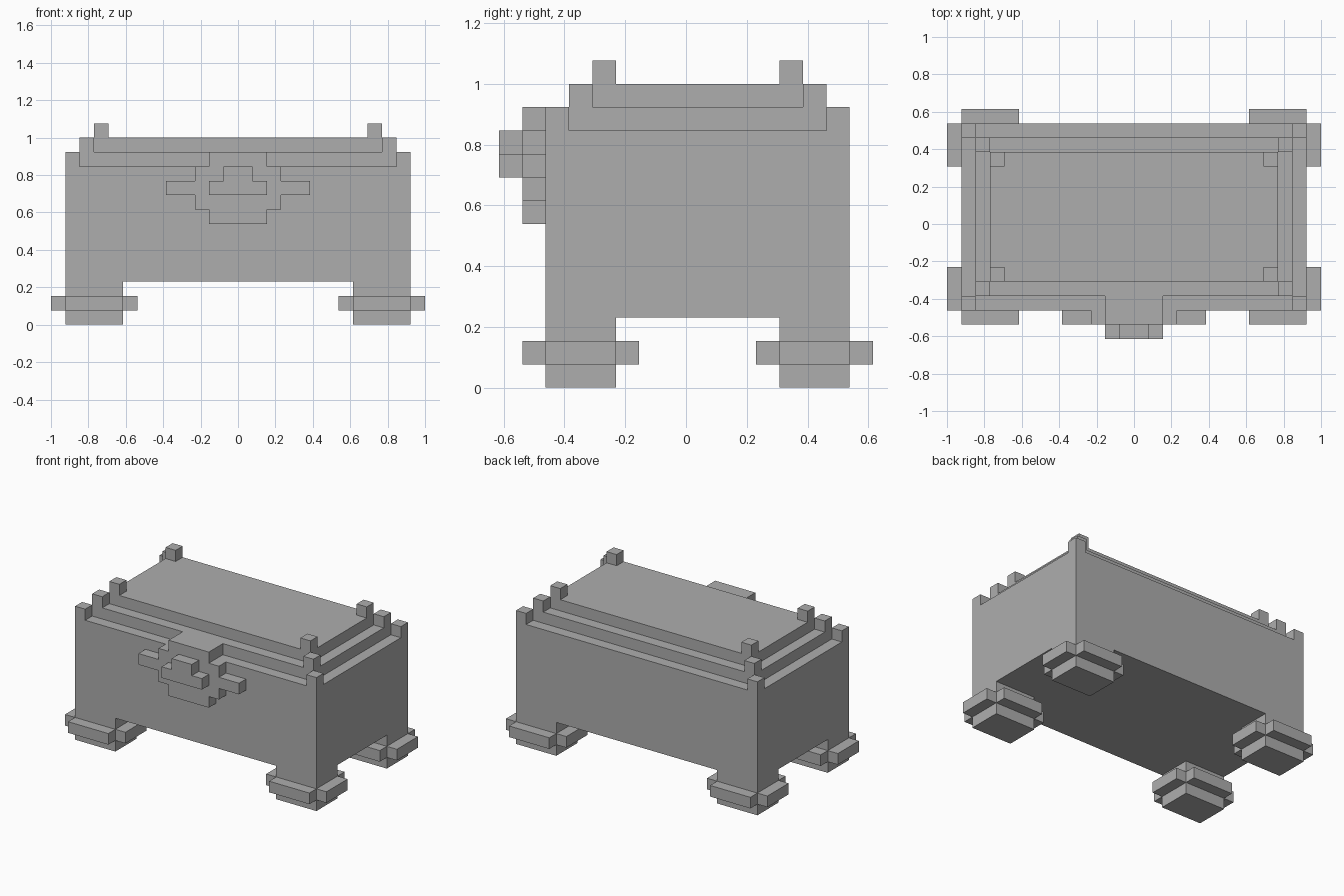
import bpy
import bmesh
from mathutils import Vector

U = 2 / 26  # size of one block

default = bpy.data.objects.get("Cube")
if default:
    bpy.data.objects.remove(default, do_unlink=True)

grey = bpy.data.materials.new("stone grey")
grey.use_nodes = True
colour = (0.42, 0.42, 0.42, 1)
grey.diffuse_color = colour
grey.node_tree.nodes["Principled BSDF"].inputs["Base Color"].default_value = colour


def blocks(name, boxes):
    """Make one object from boxes given as x, y and z ranges in blocks."""
    bm = bmesh.new()
    for ranges in boxes:
        low = Vector([r[0] for r in ranges]) * U
        high = Vector([r[1] for r in ranges]) * U
        size, centre = high - low, (low + high) / 2
        for v in bmesh.ops.create_cube(bm, size=1)["verts"]:
            v.co = centre + Vector(a * b for a, b in zip(v.co, size))
    mesh = bpy.data.meshes.new(name)
    bm.to_mesh(mesh)
    bm.free()
    mesh.materials.append(grey)
    obj = bpy.data.objects.new(name, mesh)
    bpy.context.collection.objects.link(obj)
    return obj


def tier(name, half_x, y, z):
    """A stepped slab with a one-block post on each corner."""
    boxes = [((-half_x, half_x), y, z)]
    for x in (-half_x, half_x - 1):
        for post_y in (y[0], y[1] - 1):
            boxes.append(((x, x + 1), (post_y, post_y + 1), (z[1], z[1] + 1)))
    return blocks(name, boxes)


# Chest body and stepped lid
tier("body", 12, (-6, 7), (3, 11))
tier("lower_lid", 11, (-5, 6), (11, 12))
tier("upper_lid", 10, (-4, 5), (12, 13))

# Legs, each with a cross-shaped collar
for side, x in (("right", (-12, -8)), ("left", (8, 12))):
    for end, y in (("front", (-6, -3)), ("back", (4, 7))):
        blocks(f"{end}_{side}_leg", [(x, y, (0, 3))])
        collar = []
        for a in (x[0] - 1, x[1]):
            collar.append(((a, a + 1), y, (1, 2)))
        for b in (y[0] - 1, y[1]):
            collar.append((x, (b, b + 1), (1, 2)))
        blocks(f"{end}_{side}_foot_collar", collar)

# Front clasp plate, row by row from the bottom up
plate = [((-w, w), (-7, -6), (7 + i, 8 + i)) for i, w in enumerate((2, 3, 5, 3))]
plate.append(((-2, 2), (-7, -5), (11, 12)))
blocks("clasp_plate", plate)

# Raised clasp knob
blocks("clasp_knob", [((-2, 2), (-8, -7), (9, 10)), ((-1, 1), (-8, -7), (10, 11))])
